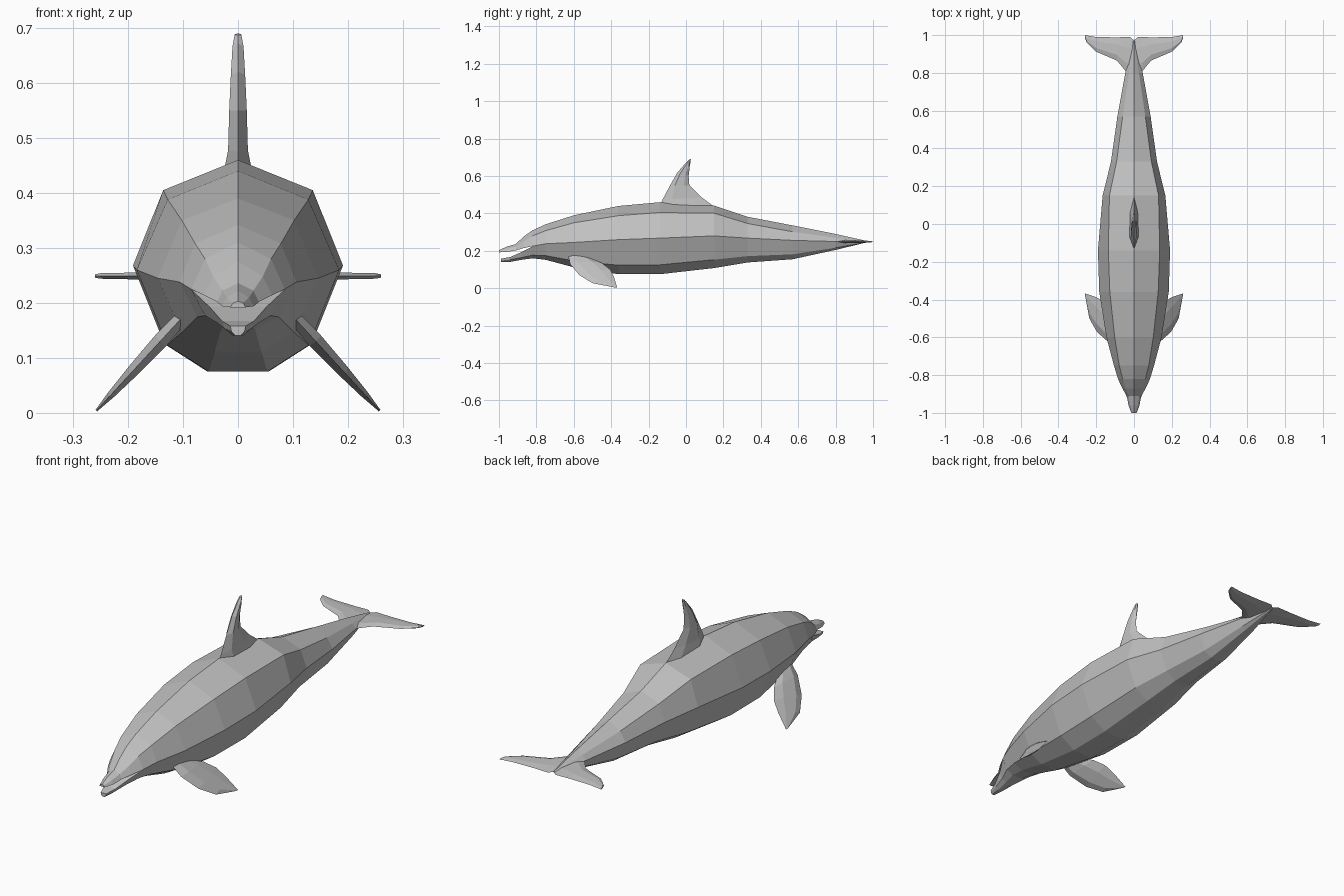
import bpy, bmesh
from mathutils import Vector

skin = bpy.data.materials.new("dolphin grey")
skin.diffuse_color = (0.53, 0.53, 0.53, 1)


def loft(name, rings):
    """Skin a row of equal-sized closed rings and cap both ends."""
    bm = bmesh.new()
    loops = [[bm.verts.new(p) for p in ring] for ring in rings]
    n = len(loops[0])
    for a, b in zip(loops, loops[1:]):
        for i in range(n):
            j = (i + 1) % n
            bm.faces.new((a[i], a[j], b[j], b[i]))
    bm.faces.new(loops[0])
    bm.faces.new(loops[-1])
    bmesh.ops.recalc_face_normals(bm, faces=bm.faces[:])
    mesh = bpy.data.meshes.new(name)
    bm.to_mesh(mesh)
    bm.free()
    mesh.materials.append(skin)
    ob = bpy.data.objects.new(name, mesh)
    bpy.context.collection.objects.link(ob)
    return ob


def mirrored(y, half):
    """Ring across x = 0 from a right-hand half profile of (x, z) points."""
    left = [(-x, z) for x, z in reversed(half) if x > 0]
    return [Vector((x, y, z)) for x, z in half + left]


def blade(name, sections, normal):
    """Fin with a lens-like section; each section is lead, trail, half thickness."""
    normal = Vector(normal).normalized()
    rings = []
    for lead, trail, t in sections:
        a, b = Vector(lead), Vector(trail)
        p, q, off = a.lerp(b, 0.25), a.lerp(b, 0.7), normal * t
        rings.append([a, p + off, q + off * 0.8, b, q - off * 0.8, p - off])
    return loft(name, rings)


# Body: y, top z, shoulder x, shoulder z, widest x, widest z, belly z
body = [
    (-0.82, 0.310, 0.060, 0.280, 0.085, 0.225, 0.160),
    (-0.75, 0.342, 0.078, 0.308, 0.106, 0.238, 0.152),
    (-0.60, 0.390, 0.102, 0.350, 0.146, 0.245, 0.112),
    (-0.36, 0.440, 0.128, 0.388, 0.184, 0.260, 0.075),
    (-0.14, 0.460, 0.136, 0.405, 0.191, 0.268, 0.075),
    (0.15, 0.442, 0.130, 0.401, 0.166, 0.280, 0.108),
    (0.33, 0.382, 0.092, 0.346, 0.122, 0.268, 0.138),
    (0.57, 0.336, 0.060, 0.302, 0.088, 0.256, 0.155),
    (0.80, 0.290, 0.026, 0.270, 0.046, 0.250, 0.205),
    (0.97, 0.252, 0.003, 0.251, 0.005, 0.249, 0.246),
]
loft("body", [mirrored(y, [(0, top), (sx, sz), (w, mz),
                           (w * 0.7, bz + 0.26 * (mz - bz)), (w * 0.29, bz)])
              for y, top, sx, sz, w, mz, bz in body])

# Upper jaw: y, top z, brow x, brow z, lip x, lip z
upper = [
    (-0.82, 0.310, 0.060, 0.280, 0.085, 0.225),
    (-0.87, 0.275, 0.045, 0.248, 0.062, 0.214),
    (-0.91, 0.236, 0.028, 0.222, 0.038, 0.202),
    (-0.96, 0.222, 0.020, 0.210, 0.029, 0.194),
    (-1.00, 0.203, 0.009, 0.200, 0.014, 0.192),
]
loft("upper_jaw", [mirrored(y, [(0, t), (bx, bz), (lx, lz)])
                   for y, t, bx, bz, lx, lz in upper])

# Lower jaw: y, lip x, lip z, cheek x, cheek z, chin x, chin z
lower = [
    (-0.82, 0.085, 0.224, 0.060, 0.177, 0.025, 0.160),
    (-0.88, 0.052, 0.193, 0.038, 0.164, 0.015, 0.152),
    (-0.94, 0.029, 0.167, 0.024, 0.153, 0.010, 0.141),
    (-0.99, 0.014, 0.158, 0.012, 0.148, 0.005, 0.141),
]
loft("lower_jaw", [mirrored(y, [(lx, lz), (cx, cz), (hx, hz)])
                   for y, lx, lz, cx, cz, hx, hz in lower])

# Dorsal fin: lead (y, z), trail (y, z), half thickness
dorsal = [
    ((-0.14, 0.44), (0.16, 0.43), 0.026),
    ((-0.125, 0.475), (0.085, 0.485), 0.018),
    ((-0.085, 0.55), (0.018, 0.55), 0.016),
    ((-0.045, 0.62), (0.014, 0.60), 0.013),
    ((0.0, 0.672), (0.02, 0.65), 0.010),
    ((0.016, 0.687), (0.026, 0.69), 0.006),
]
blade("dorsal_fin", [((0, *a), (0, *b), t) for a, b, t in dorsal], (1, 0, 0))

# Flippers slope outward and down: lead (y, z), trail (y, z), half thickness
flipper = [
    ((-0.63, 0.178), (-0.52, 0.165), 0.012),
    ((-0.62, 0.13), (-0.45, 0.135), 0.014),
    ((-0.57, 0.07), (-0.405, 0.10), 0.011),
    ((-0.50, 0.027), (-0.385, 0.06), 0.007),
    ((-0.38, 0.004), (-0.368, 0.004), 0.002),
]
for side, name in ((1, "right_flipper"), (-1, "left_flipper")):
    def place(p):
        return (side * (0.105 + (0.17 - p[1]) * 0.92), p[0], p[1])
    blade(name, [(place(a), place(b), t) for a, b, t in flipper], (side, 0, 0.92))

# Tail flukes: x, lead y, trail y, half thickness
fluke = [
    (0.0, 0.80, 0.972, 0.008),
    (0.02, 0.80, 0.990, 0.008),
    (0.045, 0.81, 0.990, 0.008),
    (0.09, 0.865, 0.988, 0.008),
    (0.20, 0.912, 0.990, 0.006),
    (0.25, 0.960, 0.998, 0.005),
    (0.26, 0.985, 1.0, 0.003),
]
span = [(-x, a, b, t) for x, a, b, t in reversed(fluke[1:])] + fluke
blade("tail_flukes", [((x, a, 0.249), (x, b, 0.249), t) for x, a, b, t in span],
      (0, 0, 1))
